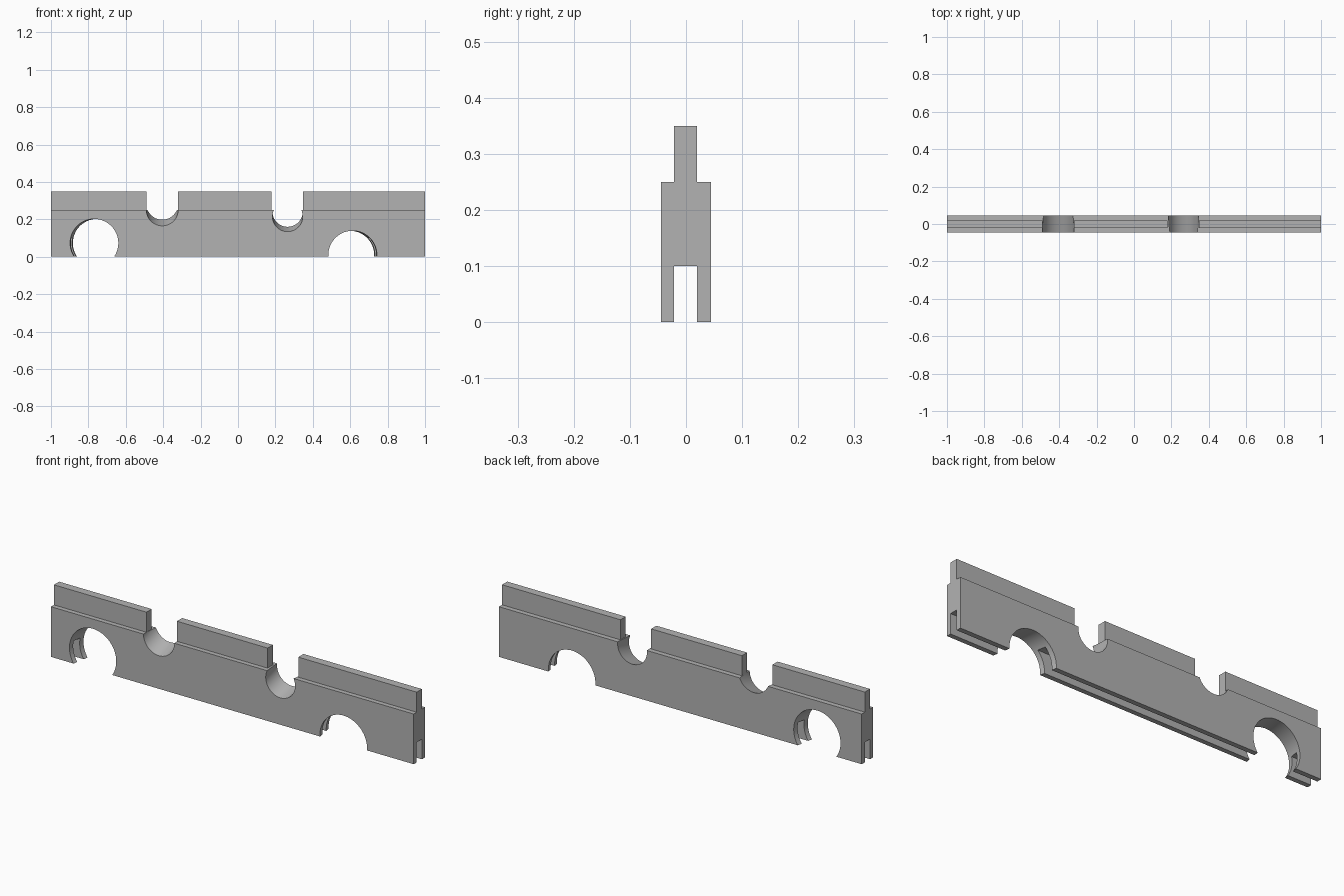
import bpy
import bmesh
from math import cos, sin, tau

cube = bpy.data.objects.get("Cube")
if cube:
    bpy.data.objects.remove(cube, do_unlink=True)

HALF = 0.0446          # half thickness of the plank
INNER = (-0.021, 0.02)  # shared y range of tongue and groove
SHOULDER, TOP, GROOVE = 0.25, 0.35, 0.10

grey = bpy.data.materials.new("plain grey")
grey.use_nodes = True
grey.diffuse_color = (0.45, 0.45, 0.45, 1)
grey.node_tree.nodes["Principled BSDF"].inputs["Base Color"].default_value = grey.diffuse_color


def loft(name, start, end):
    """Solid between two matching outlines."""
    bm = bmesh.new()
    a = [bm.verts.new(p) for p in start]
    b = [bm.verts.new(p) for p in end]
    bm.faces.new(a)
    bm.faces.new(b[::-1])
    for i in range(len(a)):
        j = (i + 1) % len(a)
        bm.faces.new((a[i], a[j], b[j], b[i]))
    bmesh.ops.recalc_face_normals(bm, faces=bm.faces)
    mesh = bpy.data.meshes.new(name)
    bm.to_mesh(mesh)
    bm.free()
    mesh.materials.append(grey)
    obj = bpy.data.objects.new(name, mesh)
    bpy.context.collection.objects.link(obj)
    return obj


def bar(name, profile, x0, x1):
    """Cross-section in y and z, swept along x."""
    return loft(name, [(x0, y, z) for y, z in profile], [(x1, y, z) for y, z in profile])


def bore(name, x, z, r, dx, dz):
    """Slanted round cutter, drifting by dx, dz from front to back."""
    def ring(t):
        y = -HALF + 2 * HALF * t
        return [(x + dx * t + r * cos(tau * (i + 0.5) / 64), y,
                 z + dz * t + r * sin(tau * (i + 0.5) / 64)) for i in range(64)]
    return loft(name, ring(-0.3), ring(1.3))


# Plank with a groove along its underside
lo, hi = INNER
plank = bar("plank", [(-HALF, 0), (lo, 0), (lo, GROOVE), (hi, GROOVE), (hi, 0),
                      (HALF, 0), (HALF, SHOULDER), (-HALF, SHOULDER)], -1, 1)

# Two arches below, two round notches above
cutters = [
    bore("right_arch_cutter", -0.769, 0.073, 0.129, 0.015, 0),
    bore("left_arch_cutter", 0.613, 0.009, 0.13, -0.015, 0),
    bore("right_notch_cutter", -0.405, 0.25, 0.085, 0, 0.033),
    bore("left_notch_cutter", 0.265, 0.215, 0.081, 0, 0.026),
]
for cutter in cutters:
    mod = plank.modifiers.new(cutter.name, "BOOLEAN")
    mod.operation = "DIFFERENCE"
    mod.solver = "EXACT"
    mod.object = cutter

# Bake the cuts and remove the cutters
bpy.context.view_layer.update()
graph = bpy.context.evaluated_depsgraph_get()
cut_mesh = bpy.data.meshes.new_from_object(plank.evaluated_get(graph))
plank.modifiers.clear()
plank.data = cut_mesh
for cutter in cutters:
    bpy.data.objects.remove(cutter, do_unlink=True)

# Tongue in three lengths along the top
tongue = [(lo, SHOULDER), (hi, SHOULDER), (hi, TOP), (lo, TOP)]
for side, x0, x1 in (("right", -1, -0.49), ("middle", -0.322, 0.178), ("left", 0.347, 1)):
    bar(side + "_tongue", tongue, x0, x1)

# Smooth the bores, keep the edges crisp
bpy.ops.object.select_all(action="DESELECT")
plank.select_set(True)
bpy.context.view_layer.objects.active = plank
bpy.ops.object.shade_smooth_by_angle()
